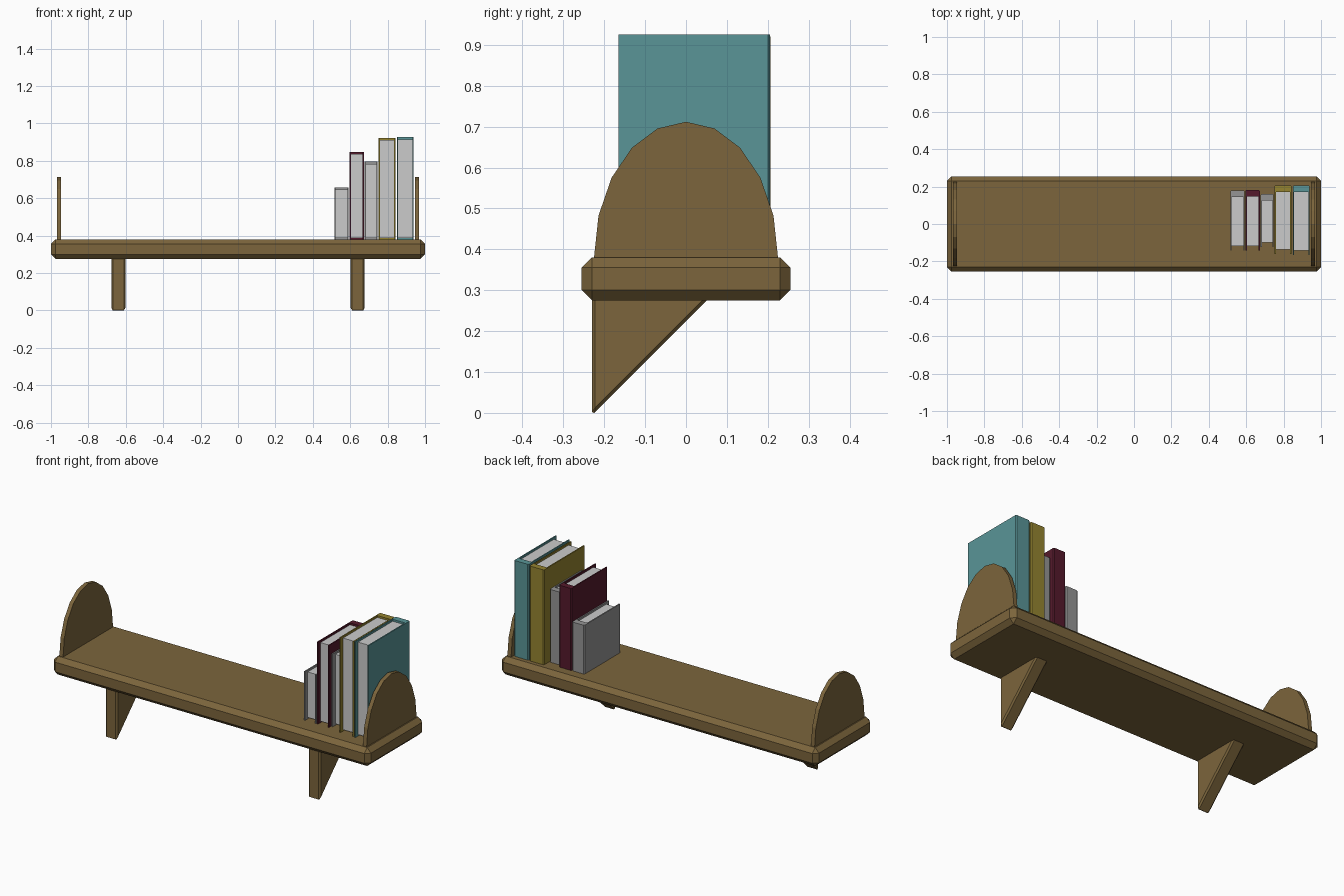
import bpy, bmesh, math
from mathutils import Vector

if "Cube" in bpy.data.objects:
    bpy.data.objects.remove(bpy.data.objects["Cube"])


def material(name, rgb):
    m = bpy.data.materials.new(name)
    m.diffuse_color = (*rgb, 1)
    m.use_nodes = True
    m.node_tree.nodes["Principled BSDF"].inputs["Base Color"].default_value = m.diffuse_color
    return m


WOOD = material("wood", (0.20, 0.13, 0.045))
TEAL = material("teal", (0.10, 0.30, 0.31))
MUSTARD = material("mustard", (0.30, 0.23, 0.03))
MAROON = material("maroon", (0.09, 0.01, 0.025))
GREY = material("cover_grey", (0.30, 0.30, 0.30))


def prism(name, points, depth, mat=None, bevel=0):
    """Extrude a closed 3D outline along the depth vector."""
    bm = bmesh.new()
    face = bm.faces.new([bm.verts.new(p) for p in points])
    ext = bmesh.ops.extrude_face_region(bm, geom=[face], use_keep_orig=True)
    moved = [v for v in ext["geom"] if isinstance(v, bmesh.types.BMVert)]
    bmesh.ops.translate(bm, vec=Vector(depth), verts=moved)
    bmesh.ops.recalc_face_normals(bm, faces=bm.faces)
    if bevel:
        bmesh.ops.bevel(bm, geom=bm.edges[:], offset=bevel, segments=1,
                        affect='EDGES', profile=0.5)
    me = bpy.data.meshes.new(name)
    bm.to_mesh(me)
    bm.free()
    ob = bpy.data.objects.new(name, me)
    bpy.context.collection.objects.link(ob)
    if mat:
        me.materials.append(mat)
    return ob


def box(name, x0, x1, y0, y1, z0, z1, mat=None, bevel=0):
    outline = [(x0, y0, z0), (x1, y0, z0), (x1, y1, z0), (x0, y1, z0)]
    return prism(name, outline, (0, 0, z1 - z0), mat, bevel)


# Shelf board with chamfered edges
box("shelf_board", -1, 1, -0.255, 0.255, 0.275, 0.38, WOOD, 0.025)

for side, label in ((-1, "left"), (1, "right")):
    # Triangular bracket under the board
    tri = [(-0.23, -0.006), (0.066, 0.29), (-0.23, 0.29)]
    x = side * 0.64 - 0.0375
    prism(label + "_bracket", [(x, y, z) for y, z in tri],
          (0.075, 0, 0), WOOD, 0.008)

    # Half-round end panel
    arc = [(0.225 * math.cos(math.pi * i / 10),
            0.38 + 0.332 * math.sin(math.pi * i / 10)) for i in range(11)]
    arc += [(-0.225, 0.37), (0.225, 0.37)]
    x = side * 0.957 - 0.0115
    prism(label + "_end_panel", [(x, y, z) for y, z in arc],
          (0.023, 0, 0), WOOD)


def book(name, x0, x1, y0, y1, top, mat):
    t, s, c, z0 = 0.007, 0.035, 0.005, 0.38
    # U-shaped cover with the spine at the back
    u = [(x0, y0), (x0, y1 - c), (x0 + c, y1), (x1 - c, y1), (x1, y1 - c),
         (x1, y0), (x1 - t, y0), (x1 - t, y1 - s), (x0 + t, y1 - s),
         (x0 + t, y0)]
    prism(name + "_cover", [(x, y, z0) for x, y in u],
          (0, 0, top - z0), mat)
    # Page block set back between the covers
    box(name + "_pages", x0 + t, x1 - t, y0 + 0.024, y1 - s,
        z0 + 0.008, top - 0.011)


# Row of books, smallest to tallest
book("small_grey_book", 0.515, 0.592, -0.142, 0.18, 0.658, GREY)
book("maroon_book", 0.596, 0.673, -0.142, 0.182, 0.847, MAROON)
book("grey_book", 0.677, 0.747, -0.124, 0.16, 0.795, GREY)
book("mustard_book", 0.751, 0.842, -0.16, 0.207, 0.921, MUSTARD)
book("teal_book", 0.849, 0.939, -0.165, 0.206, 0.926, TEAL)
